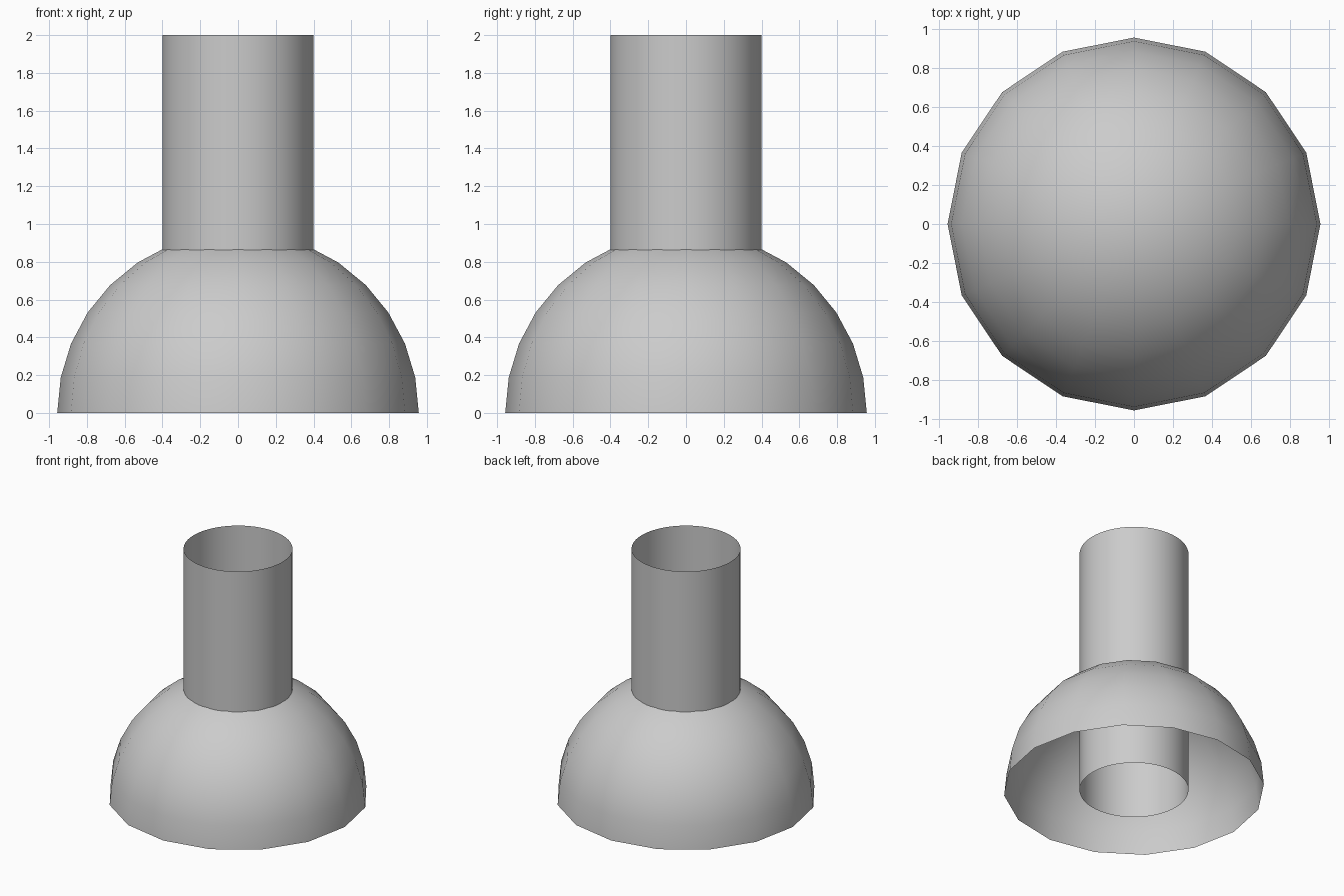
import bpy
import bmesh

if "Cube" in bpy.data.objects:
    bpy.data.objects.remove(bpy.data.objects["Cube"])

DOME_R = 0.957
TUBE_R = 0.4
HEIGHT = 2.0


def add_object(name, bm):
    for f in bm.faces:
        f.smooth = True
    mesh = bpy.data.meshes.new(name)
    bm.to_mesh(mesh)
    bm.free()
    obj = bpy.data.objects.new(name, mesh)
    bpy.context.collection.objects.link(obj)
    return obj


# Dome: upper half of a 16 x 16 sphere, open underneath
bm = bmesh.new()
bmesh.ops.create_uvsphere(bm, u_segments=16, v_segments=16, radius=DOME_R)
lower = [v for v in bm.verts if v.co.z < -0.001]
bmesh.ops.delete(bm, geom=lower, context='VERTS')
add_object("dome", bm)

# Tube: thin open-ended pipe running from the dome's rim plane up through its top
bm = bmesh.new()
bmesh.ops.create_cone(bm, cap_ends=False, segments=64,
                      radius1=TUBE_R, radius2=TUBE_R, depth=HEIGHT)
bmesh.ops.translate(bm, verts=bm.verts, vec=(0, 0, HEIGHT / 2))
add_object("tube", bm)
